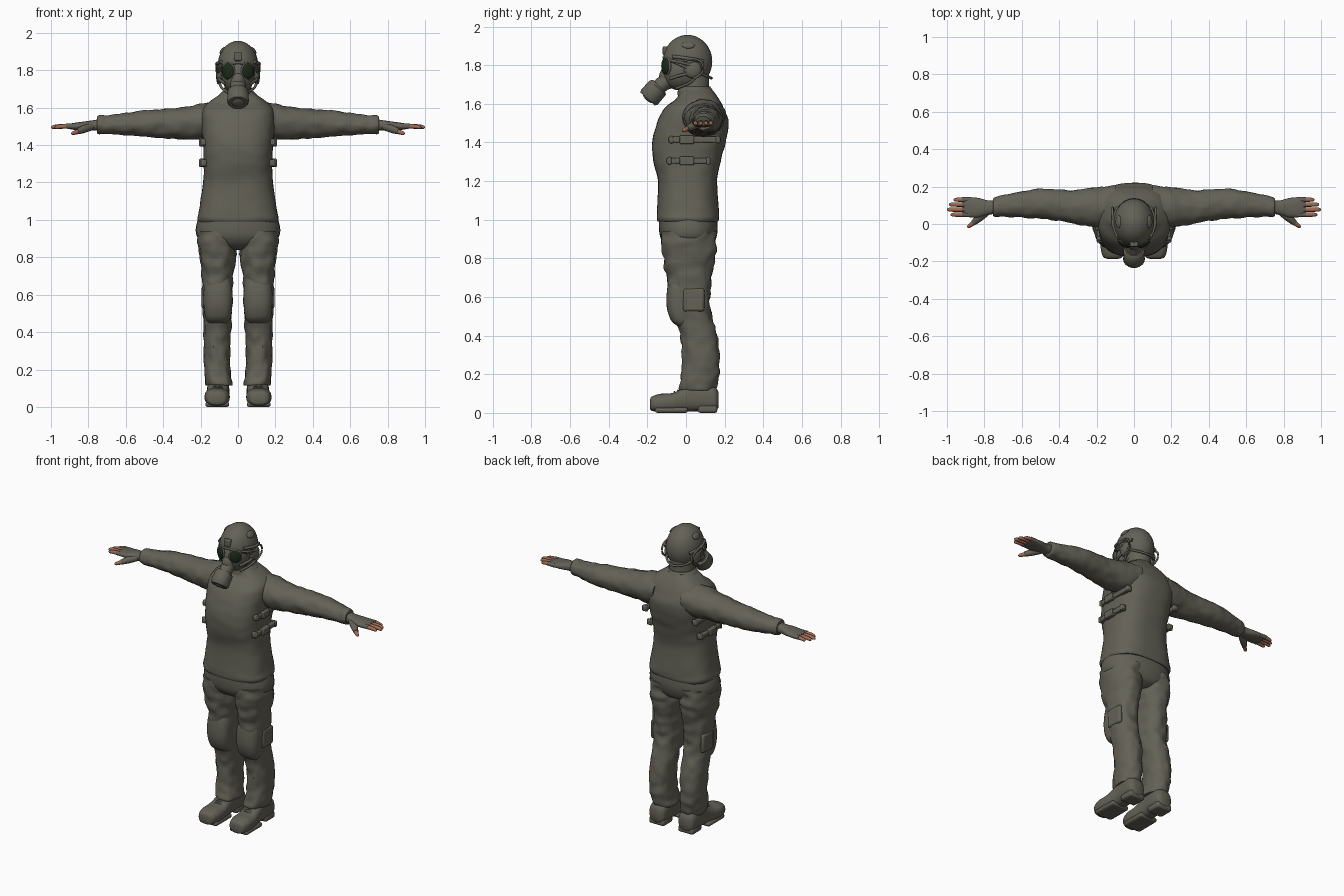
import bpy, bmesh, math
from mathutils import Vector, noise

cube = bpy.data.objects.get("Cube")
if cube:
    bpy.data.objects.remove(cube, do_unlink=True)


def material(name, color):
    mat = bpy.data.materials.new(name)
    mat.use_nodes = True
    mat.diffuse_color = (*color, 1)
    mat.node_tree.nodes["Principled BSDF"].inputs["Base Color"].default_value = (*color, 1)
    return mat


CLOTH = material("olive grey cloth", (.125, .12, .094))
LENS = material("dark green glass", (.012, .024, .01))
SKIN = material("skin", (.36, .15, .09))
SIDES = (("left", 1), ("right", -1))
parts = []


def finish(name, bm, mat):
    bmesh.ops.recalc_face_normals(bm, faces=bm.faces)
    mesh = bpy.data.meshes.new(name)
    bm.to_mesh(mesh)
    bm.free()
    mesh.materials.append(mat)
    obj = bpy.data.objects.new(name, mesh)
    bpy.context.collection.objects.link(obj)
    parts.append(obj)
    return obj


def skin(name, rings, mat):
    """Join rings of points into a capped surface."""
    bm = bmesh.new()
    rows = [[bm.verts.new(p) for p in ring] for ring in rings]
    count = len(rows[0])
    for low, high in zip(rows, rows[1:]):
        for i in range(count):
            j = (i + 1) % count
            bm.faces.new((low[i], low[j], high[j], high[i]))
    bm.faces.new(rows[0])
    bm.faces.new(rows[-1])
    return finish(name, bm, mat)


def smooth_rows(rows, steps):
    """Catmull-Rom interpolation between rows of numbers."""
    result = []
    for i in range(len(rows) - 1):
        a, b, c, d = rows[max(i - 1, 0)], rows[i], rows[i + 1], rows[min(i + 2, len(rows) - 1)]
        for s in range(steps):
            t = s / steps
            result.append([q + t / 2 * (r - p + t * (2 * p - 5 * q + 4 * r - w + t * (3 * (q - r) + w - p)))
                           for p, q, r, w in zip(a, b, c, d)])
    return result + [rows[-1]]


def loft(name, axis, rows, mat=CLOTH, power=2, side=1, wrinkle=0, steps=5, count=32):
    """Rows hold position on the axis, two centre values, two radii."""
    rings = []
    for t, u, v, ru, rv in smooth_rows(rows, steps):
        ring = []
        for i in range(count):
            c, s = math.cos(math.tau * i / count), math.sin(math.tau * i / count)
            grow = 1
            if wrinkle:
                grow += wrinkle * noise.noise(Vector((c * 2, s * 2, t * 22)))
            p = u + ru * grow * math.copysign(abs(c) ** (2 / power), c)
            q = v + rv * grow * math.copysign(abs(s) ** (2 / power), s)
            x, y, z = {"X": (t, p, q), "Y": (p, t, q), "Z": (p, q, t)}[axis]
            ring.append((x * side, y, z))
        rings.append(ring)
    return skin(name, rings, mat)


def tube(name, points, radii, mat=CLOTH, side=1, steps=4, count=12):
    """Round tube along a smooth path."""
    rows = smooth_rows([(*p, r) for p, r in zip(points, radii)], steps)
    path = [Vector(r[:3]) for r in rows]
    rings = []
    for i, (p, row) in enumerate(zip(path, rows)):
        turn = (path[min(i + 1, len(path) - 1)] - path[max(i - 1, 0)]).to_track_quat("Z", "Y")
        rings.append([])
        for k in range(count):
            a = math.tau * k / count
            q = p + turn @ Vector((math.cos(a), math.sin(a), 0)) * row[3]
            rings[-1].append((q.x * side, q.y, q.z))
    return skin(name, rings, mat)


def ball(name, loc, size, mat=CLOTH, facing=None, cut=None):
    """Ellipsoid, turned to a direction, with an optional lower cut."""
    bm = bmesh.new()
    bmesh.ops.create_uvsphere(bm, u_segments=32, v_segments=20, radius=1)
    turn = Vector(facing).to_track_quat("Z", "Y") if facing else None
    for v in bm.verts:
        p = v.co * Vector(size)
        v.co = (turn @ p if turn else p) + Vector(loc)
    if cut:
        bmesh.ops.bisect_plane(bm, geom=bm.verts[:] + bm.edges[:] + bm.faces[:],
                               plane_co=cut[0], plane_no=cut[1], clear_inner=True)
    return finish(name, bm, mat)


def box(name, loc, size, mat=CLOTH, bevel=.006):
    bm = bmesh.new()
    bmesh.ops.create_cube(bm, size=1)
    for v in bm.verts:
        v.co = v.co * Vector(size) + Vector(loc)
    obj = finish(name, bm, mat)
    mod = obj.modifiers.new("bevel", "BEVEL")
    mod.width, mod.segments = bevel, 2
    return obj


# Jacket and trouser seat
loft("jacket", "Z", [
    (.99, 0, .01, .21, .155), (1.01, 0, .01, .217, .162), (1.06, 0, .01, .207, .16),
    (1.2, 0, .008, .187, .153), (1.3, 0, .005, .183, .174), (1.4, 0, .015, .188, .19),
    (1.5, 0, .035, .195, .186), (1.58, 0, .043, .192, .152), (1.63, 0, .06, .155, .108),
    (1.68, 0, .05, .082, .08)], power=2.7, wrinkle=.02, count=48)
loft("trouser_seat", "Z", [
    (.84, 0, .03, .06, .07), (.86, 0, .02, .15, .115), (.9, 0, .013, .212, .142),
    (.95, 0, .012, .226, .152), (1.02, 0, .01, .21, .15)], power=2.3)
loft("neck", "Z", [(1.6, 0, .05, .085, .08), (1.68, 0, .045, .075, .075), (1.78, 0, .04, .07, .08)])
loft("collar", "Z", [(1.645, 0, .05, .105, .095), (1.67, 0, .048, .1, .09), (1.69, 0, .045, .08, .08)])

# Head, mask and breathing canister
ball("head", (0, .01, 1.79), (.092, .115, .12))
ball("mask", (0, -.035, 1.77), (.088, .088, .1))
ball("mask_nose", (0, -.095, 1.735), (.04, .045, .06))
tube("snout", [(0, -.07, 1.745), (0, -.12, 1.705), (0, -.16, 1.67)], (.045, .04, .04))
tube("canister", [(0, -.138, 1.692), (0, -.146, 1.684), (0, -.19, 1.634), (0, -.198, 1.625)],
     (.045, .056, .058, .05), steps=1, count=28)
ball("canister_cap", (0, -.197, 1.626), (.032, .032, .01), facing=(0, -.66, -.75))

# Helmet with rim, front mount and rails
ball("helmet", (0, .008, 1.82), (.109, .128, .137), cut=((0, 0, 1.787), (0, .4, .92)))
rim = []
for i in range(25):
    a = math.tau * i / 24
    y = .008 + .124 * math.sin(a)
    rim.append((.105 * math.cos(a), y, 1.79 - .43 * y))
tube("helmet_rim", rim, [.007] * len(rim), steps=1)
box("helmet_mount", (0, -.108, 1.875), (.045, .025, .045))

for label, s in SIDES:
    # Eyepieces
    out = (.5 * s, -.87, 0)
    ball(label + "_eyepiece_rim", (.051 * s, -.1, 1.796), (.041, .048, .014), facing=out)
    ball(label + "_eyepiece_glass", (.0545 * s, -.107, 1.796), (.035, .042, .014), LENS, facing=out)
    # Headset and straps
    ball(label + "_ear_cup", (.095 * s, .035, 1.777), (.045, .045, .022), facing=(s, 0, 0))
    tube(label + "_ear_cup_frame", [(.112, -.01, 1.82), (.116, .03, 1.835), (.114, .08, 1.815),
         (.112, .085, 1.765), (.106, .04, 1.73)], [.006] * 5, side=s)
    tube(label + "_mask_strap", [(.07, -.085, 1.73), (.1, -.02, 1.75), (.095, .06, 1.765)], [.008] * 3, side=s)
    tube(label + "_upper_strap", [(.08, -.08, 1.825), (.105, -.03, 1.815), (.108, .03, 1.8)], [.007] * 3, side=s)
    tube(label + "_chin_strap", [(.1, .06, 1.75), (.09, .02, 1.71), (.05, -.05, 1.68)], [.007] * 3, side=s)
    tube(label + "_helmet_rail", [(.088, -.07, 1.845), (.113, .01, 1.835), (.088, .09, 1.82)], [.009] * 3, side=s)
    ball(label + "_helmet_pad", (.083 * s, .012, 1.905), (.034, .022, .01), facing=(.8 * s, 0, .6))

    # Sleeve and cuff
    loft(label + "_sleeve", "X", [
        (.1, .09, 1.535, .11, .1), (.2, .09, 1.525, .108, .095), (.3, .09, 1.517, .092, .085),
        (.4, .1, 1.515, .083, .077), (.5, .108, 1.515, .08, .07), (.6, .105, 1.512, .07, .06),
        (.68, .098, 1.51, .06, .051), (.74, .092, 1.51, .053, .05), (.755, .09, 1.51, .045, .042)],
        side=s, wrinkle=.1)
    # Glove, fingers and bare fingertips
    loft(label + "_glove", "X", [
        (.73, .09, 1.508, .037, .032), (.78, .088, 1.505, .038, .027), (.83, .087, 1.502, .052, .023),
        (.88, .09, 1.5, .053, .018), (.91, .092, 1.5, .048, .012)], side=s, power=2.4, count=24)
    for finger, y, tip in (("index", .05, .98), ("middle", .077, 1), ("ring", .104, .99), ("little", .13, .965)):
        tube(f"{label}_{finger}_glove", [(.87, y, 1.5), (.92, y, 1.501)], (.014, .0135), side=s)
        tube(f"{label}_{finger}_tip", [(.91, y, 1.501), (tip - .03, y, 1.499), (tip - .008, y, 1.495), (tip, y, 1.494)],
             (.012, .0115, .009, .003), SKIN, side=s)
    tube(label + "_thumb_glove", [(.78, .07, 1.5), (.825, .035, 1.485), (.86, .005, 1.472)], (.02, .021, .015), side=s)
    tube(label + "_thumb_tip", [(.855, .008, 1.473), (.882, -.012, 1.463), (.89, -.018, 1.46)], (.013, .01, .003), SKIN, side=s)

    # Buckled side straps
    for level, z, front, back in (("upper", 1.415, -.09, .18), ("lower", 1.305, -.1, .13)):
        mid = (front + back) / 2
        box(f"{label}_{level}_strap", (.183 * s, mid, z), (.03, back - front, .03))
        box(f"{label}_{level}_buckle", (.188 * s, .005, z), (.04, .075, .045))
        for y in (front + .015, back - .015):
            box(f"{label}_{level}_strap_end", (.183 * s, y, z), (.036, .02, .038))

    # Trouser leg, knee pad and pocket
    loft(label + "_trouser_leg", "Z", [
        (.115, .1, .06, .066, .09), (.14, .103, .062, .072, .098), (.22, .112, .075, .07, .098),
        (.32, .113, .077, .071, .096), (.43, .11, .06, .074, .094), (.52, .11, .03, .078, .098),
        (.6, .11, .02, .08, .104), (.7, .11, .018, .084, .116), (.8, .109, .016, .097, .134),
        (.88, .112, .013, .103, .14), (.94, .112, .012, .1, .14)], side=s, wrinkle=.13, power=2.2)
    loft(label + "_knee_pad", "Z", [
        (.45, .107, -.01, .05, .035), (.48, .107, -.02, .068, .058), (.55, .107, -.03, .077, .07),
        (.64, .107, -.032, .075, .066), (.7, .107, -.03, .06, .055)], side=s, power=2.5)
    box(label + "_thigh_pocket", (.18 * s, .04, .585), (.03, .11, .12), bevel=.012)

    # Boot and sole
    loft(label + "_boot", "Y", [
        (-.186, .113, .045, .03, .025), (-.175, .113, .048, .052, .038), (-.13, .112, .052, .066, .047),
        (-.07, .11, .055, .066, .048), (-.02, .108, .066, .06, .06), (.03, .107, .08, .058, .072),
        (.1, .106, .08, .06, .072), (.15, .106, .072, .055, .062), (.168, .106, .068, .035, .04)],
        side=s, power=2.6)
    box(label + "_heel", (.106 * s, .112, .02), (.11, .1, .04), bevel=.012)
    box(label + "_front_sole", (.111 * s, -.075, .014), (.128, .17, .028), bevel=.012)
    for i in range(4):
        y = -.06 + i * .018
        tube(label + "_lace", [(.07, y, .095 + i * .008), (.11, y, .108 + i * .008), (.145, y, .095 + i * .008)],
             [.005] * 3, side=s)

# Smooth shading with sharp creases kept
bpy.ops.object.select_all(action="DESELECT")
for obj in parts:
    obj.select_set(True)
bpy.context.view_layer.objects.active = parts[0]
bpy.ops.object.shade_smooth_by_angle(angle=math.radians(40))
